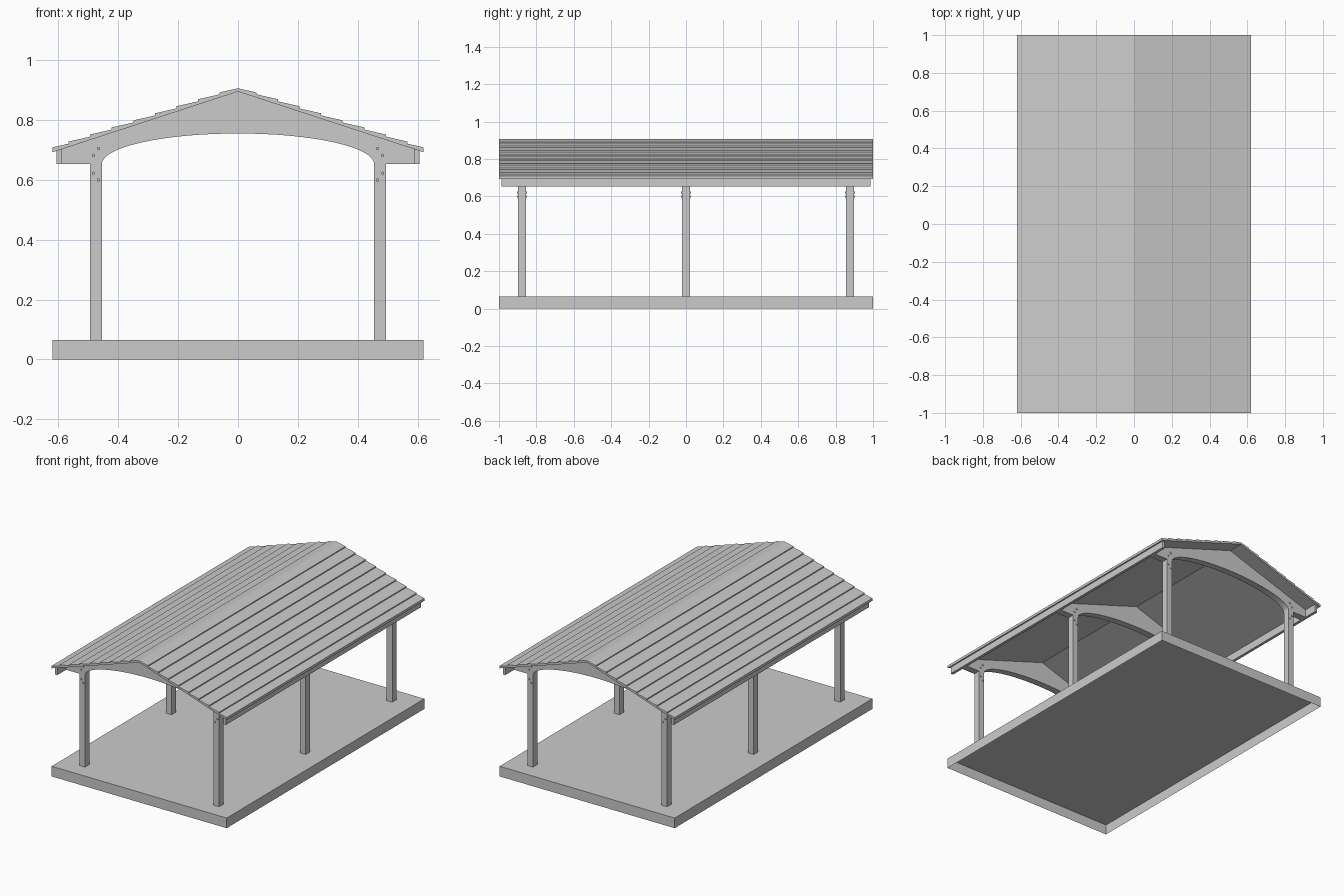
import bpy, bmesh, math
from mathutils import Matrix

if "Cube" in bpy.data.objects:
    bpy.data.objects.remove(bpy.data.objects["Cube"])

W, L, BASE = 0.62, 1.0, 0.065        # half width, half length, slab height
SLOPE, APEX = 0.327, 0.895           # roof underside
FRAMES = (-0.877, 0.0, 0.877)        # y of the three frames
HALF_T = 0.022                       # half thickness of the timber


def under(x):
    return APEX - SLOPE * abs(x)


def finish(name, bm):
    bmesh.ops.recalc_face_normals(bm, faces=bm.faces)
    mesh = bpy.data.meshes.new(name)
    bm.to_mesh(mesh)
    bm.free()
    ob = bpy.data.objects.new(name, mesh)
    bpy.context.collection.objects.link(ob)
    return ob


def extrude_profile(name, pts, y0, y1):
    """Extrude an (x, z) outline along y."""
    bm = bmesh.new()
    face = bm.faces.new([bm.verts.new((x, y0, z)) for x, z in pts])
    res = bmesh.ops.extrude_face_region(bm, geom=[face])
    moved = [v for v in res["geom"] if isinstance(v, bmesh.types.BMVert)]
    bmesh.ops.translate(bm, verts=moved, vec=(0, y1 - y0, 0))
    return finish(name, bm)


def rect(x0, x1, z0, z1):
    return [(x0, z0), (x1, z0), (x1, z1), (x0, z1)]


# Floor slab, hollow and open underneath
slab = extrude_profile("floor_slab", rect(-W, W, 0, BASE), -L, L)
bm = bmesh.new()
bm.from_mesh(slab.data)
bottom = [f for f in bm.faces if f.calc_center_median().z < 0.001]
bmesh.ops.delete(bm, geom=bottom, context='FACES_ONLY')
bm.to_mesh(slab.data)
bm.free()

# Roof of overlapping boards, drawn as one stepped outline
edges = [0.0] + [0.062 + 0.072 * i for i in range(8)] + [W]
half = []
for a, b in zip(edges, edges[1:]):
    half += [(a, under(a) + 0.011), (b, under(b) + 0.011 + 0.1 * (b - a))]
half.append((W, under(W)))
left = [(-x, z) for x, z in half[:0:-1]]
extrude_profile("board_roof", left + half + [(0, APEX)], -L, L)

# Arched gable beam outline
arch = []
for i in range(33):
    t = math.pi * i / 32
    arch.append((-0.455 * math.cos(t), 0.653 + 0.102 * math.sin(t)))
gable = [(-0.588, 0.653)] + arch + [(0.588, 0.653), (0.588, under(0.588)),
                                    (0, APEX), (-0.588, under(0.588))]

for n, y in enumerate(FRAMES, 1):
    extrude_profile(f"arched_beam_{n}", gable, y - HALF_T, y + HALF_T)
    for side, s in (("left", -1), ("right", 1)):
        # Post
        x0, x1 = sorted((s * 0.455, s * 0.495))
        extrude_profile(f"{side}_post_{n}", rect(x0, x1, BASE, 0.653),
                        y - HALF_T, y + HALF_T)
        # Through bolts joining post and beam
        bm = bmesh.new()
        for bx, bz in ((0.466, 0.705), (0.483, 0.682), (0.483, 0.622), (0.466, 0.599)):
            bmesh.ops.create_cone(
                bm, cap_ends=True, segments=12, radius1=0.0055, radius2=0.0055,
                depth=2 * HALF_T + 0.011,
                matrix=Matrix.Translation((s * bx, y, bz)) @ Matrix.Rotation(math.pi / 2, 4, 'X'))
        finish(f"{side}_bolts_{n}", bm)

# Eave boards along both long sides
for side, s in (("left", -1), ("right", 1)):
    pts = [(s * 0.588, 0.653), (s * 0.606, 0.653),
           (s * 0.606, under(0.606)), (s * 0.588, under(0.588))]
    extrude_profile(f"{side}_eave_board", pts, -0.987, 0.987)
